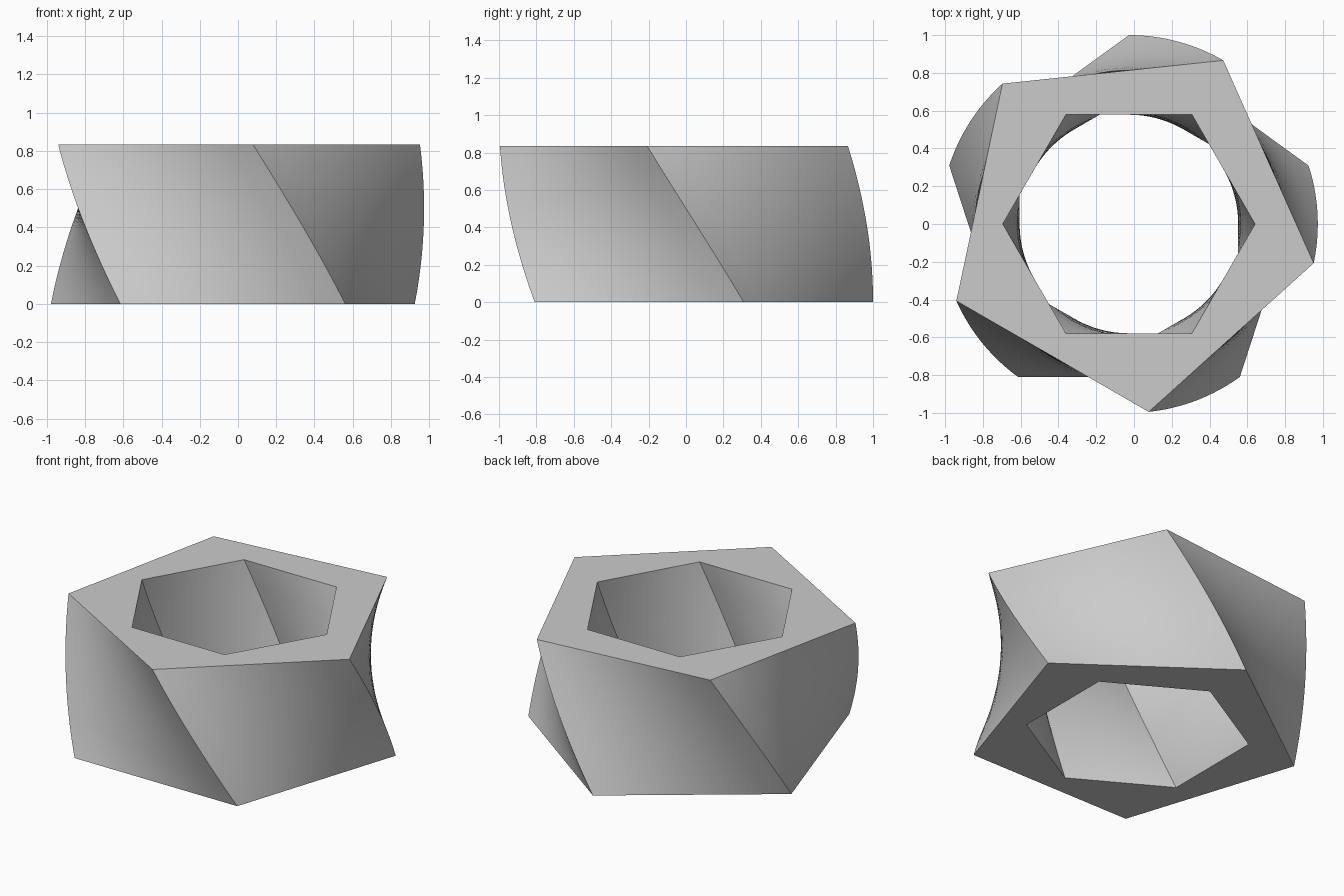
import bpy, bmesh, math

cube = bpy.data.objects.get("Cube")
if cube:
    bpy.data.objects.remove(cube, do_unlink=True)

HEIGHT, CENTRE_X = 0.835, -0.027
SLICES, SIDE_CUTS = 40, 8


def polygon_ring(bm, sides, radius, angle, z):
    """Regular polygon outline with each side split into short pieces."""
    corners = [(radius * math.cos(angle + math.tau * i / sides),
                radius * math.sin(angle + math.tau * i / sides)) for i in range(sides)]
    ring = []
    for (ax, ay), (bx, by) in zip(corners, corners[1:] + corners[:1]):
        for k in range(SIDE_CUTS):
            t = k / SIDE_CUTS
            ring.append(bm.verts.new((CENTRE_X + ax + (bx - ax) * t, ay + (by - ay) * t, z)))
    return ring


def twisted_wall(bm, sides, radius, start, twist):
    """Polygon swept upwards while turning; returns its bottom and top rings."""
    rings = [polygon_ring(bm, sides, radius, math.radians(start + twist * s / SLICES),
                          HEIGHT * s / SLICES) for s in range(SLICES + 1)]
    for low, high in zip(rings, rings[1:]):
        for i in range(len(low)):
            j = (i + 1) % len(low)
            bm.faces.new((low[i], low[j], high[j], high[i]))
    return rings[0], rings[-1]


def ring_edges(bm, ring):
    return [bm.edges.get((a, b)) for a, b in zip(ring, ring[1:] + ring[:1])]


bm = bmesh.new()
# Five-sided outside and six-sided hole, turning opposite ways
outer = twisted_wall(bm, 5, 1.0, 18, -30)
inner = twisted_wall(bm, 6, 0.668, 30, 30)

# Flat bottom and top caps around the hole
for outside, hole in zip(outer, inner):
    edges = ring_edges(bm, outside) + ring_edges(bm, hole)
    bmesh.ops.triangle_fill(bm, use_beauty=True, use_dissolve=False, edges=edges)
bmesh.ops.recalc_face_normals(bm, faces=bm.faces[:])

mesh = bpy.data.meshes.new("twisted_ring")
bm.to_mesh(mesh)
bm.free()
ring_obj = bpy.data.objects.new("twisted_ring", mesh)
bpy.context.collection.objects.link(ring_obj)

# Plain grey
grey = bpy.data.materials.new("plain_grey")
grey.use_nodes = True
colour = (0.6, 0.6, 0.6, 1)
grey.diffuse_color = colour
grey.node_tree.nodes["Principled BSDF"].inputs["Base Color"].default_value = colour
mesh.materials.append(grey)

bpy.context.view_layer.objects.active = ring_obj
ring_obj.select_set(True)
bpy.ops.object.shade_smooth_by_angle(angle=math.radians(30))
